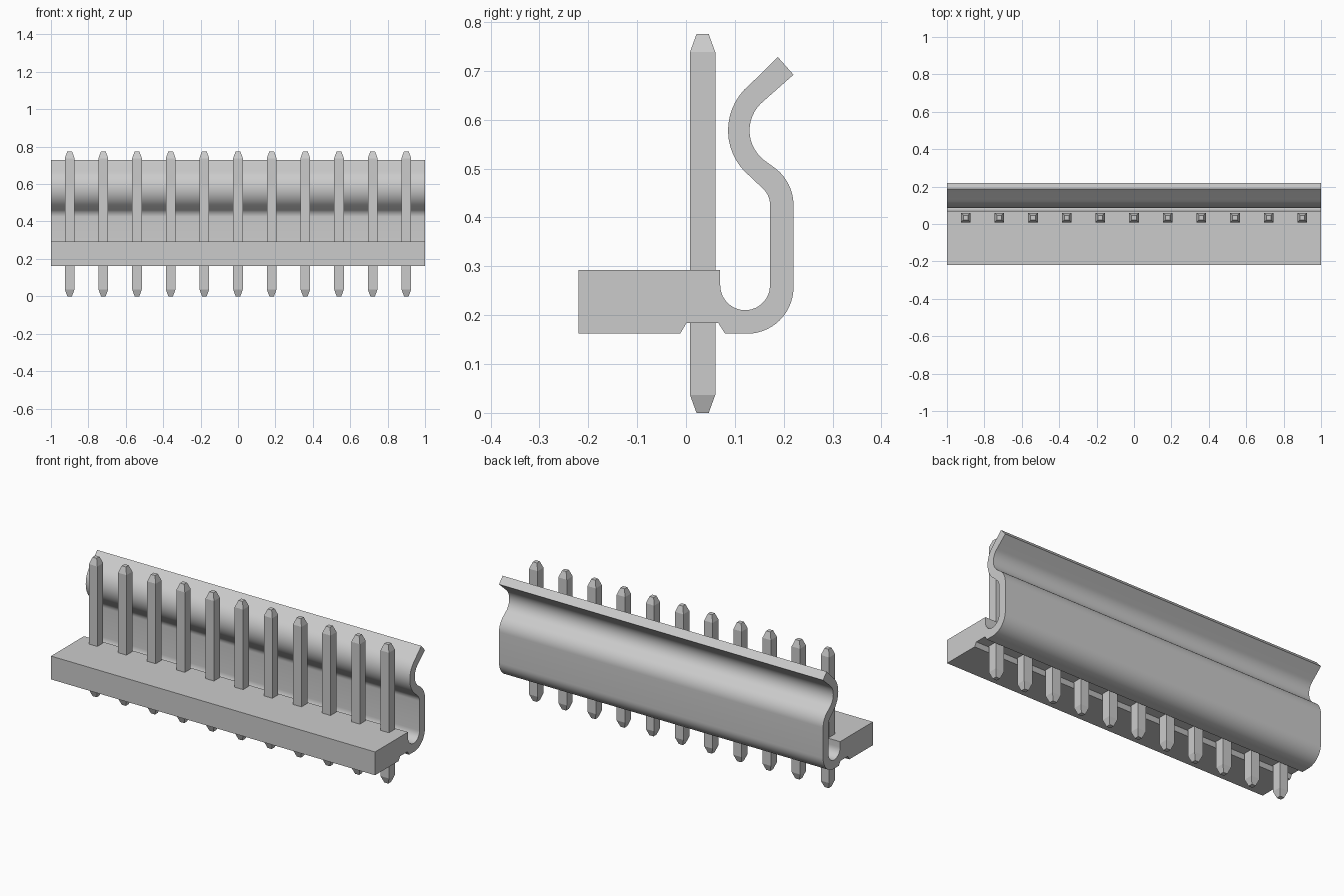
import bpy, bmesh, math
from mathutils import Vector

if "Cube" in bpy.data.objects:
    bpy.data.objects.remove(bpy.data.objects["Cube"])

grey = bpy.data.materials.new("light grey")
grey.use_nodes = True
grey.diffuse_color = (0.6, 0.6, 0.6, 1)
grey.node_tree.nodes["Principled BSDF"].inputs["Base Color"].default_value = (0.6, 0.6, 0.6, 1)


def add_object(name, bm):
    bmesh.ops.recalc_face_normals(bm, faces=bm.faces)
    mesh = bpy.data.meshes.new(name)
    bm.to_mesh(mesh)
    bm.free()
    mesh.materials.append(grey)
    obj = bpy.data.objects.new(name, mesh)
    bpy.context.collection.objects.link(obj)
    return obj


def arc(cy, cz, r, start, end, steps=14):
    angles = [math.radians(start + (end - start) * i / steps) for i in range(steps + 1)]
    return [(cy + r * math.cos(a), cz + r * math.sin(a)) for a in angles]


# Housing: base block, hooked spring wall and underside groove as one profile
hook = (0.207, 0.578)    # centre of the inward bulge
bend = (0.125, 0.425)    # centre of the shoulder bend
profile = [(-0.22, 0.162), (-0.012, 0.162), (0.001, 0.184), (0.066, 0.184), (0.08, 0.162)]
profile += arc(0.125, 0.257, 0.095, -90, 0)
profile += arc(*bend, 0.095, 0, 52)
profile += arc(*hook, 0.077, 232, 128)
profile += [(0.22, 0.692), (0.188, 0.728)]
profile += arc(*hook, 0.121, 129, 232)
profile += arc(*bend, 0.047, 52, 0)
profile += arc(0.121, 0.261, 0.051, 0, -180)
profile += [(0.07, 0.292), (-0.22, 0.292)]

bm = bmesh.new()
face = bm.faces.new([bm.verts.new((-1, y, z)) for y, z in profile])
new = bmesh.ops.extrude_face_region(bm, geom=[face])["geom"]
bmesh.ops.translate(bm, vec=Vector((2, 0, 0)),
                    verts=[v for v in new if isinstance(v, bmesh.types.BMVert)])
housing = add_object("housing", bm)
bpy.context.view_layer.objects.active = housing
housing.select_set(True)
bpy.ops.object.shade_smooth_by_angle(angle=math.radians(25))
housing.select_set(False)


# Contact pins: square posts with tapered tips
def add_pin(index, x):
    bm = bmesh.new()
    rings = []
    for z, h in ((0, 0.0125), (0.037, 0.026), (0.738, 0.026), (0.775, 0.0125)):
        rings.append([bm.verts.new((x + sx * h, 0.034 + sy * h, z))
                      for sx, sy in ((-1, -1), (1, -1), (1, 1), (-1, 1))])
    for low, high in zip(rings, rings[1:]):
        for i in range(4):
            j = (i + 1) % 4
            bm.faces.new((low[i], low[j], high[j], high[i]))
    bm.faces.new(rings[0][::-1])
    bm.faces.new(rings[-1])
    add_object(f"pin_{index}", bm)


for i in range(11):
    add_pin(i + 1, (i - 5) * 0.18)
